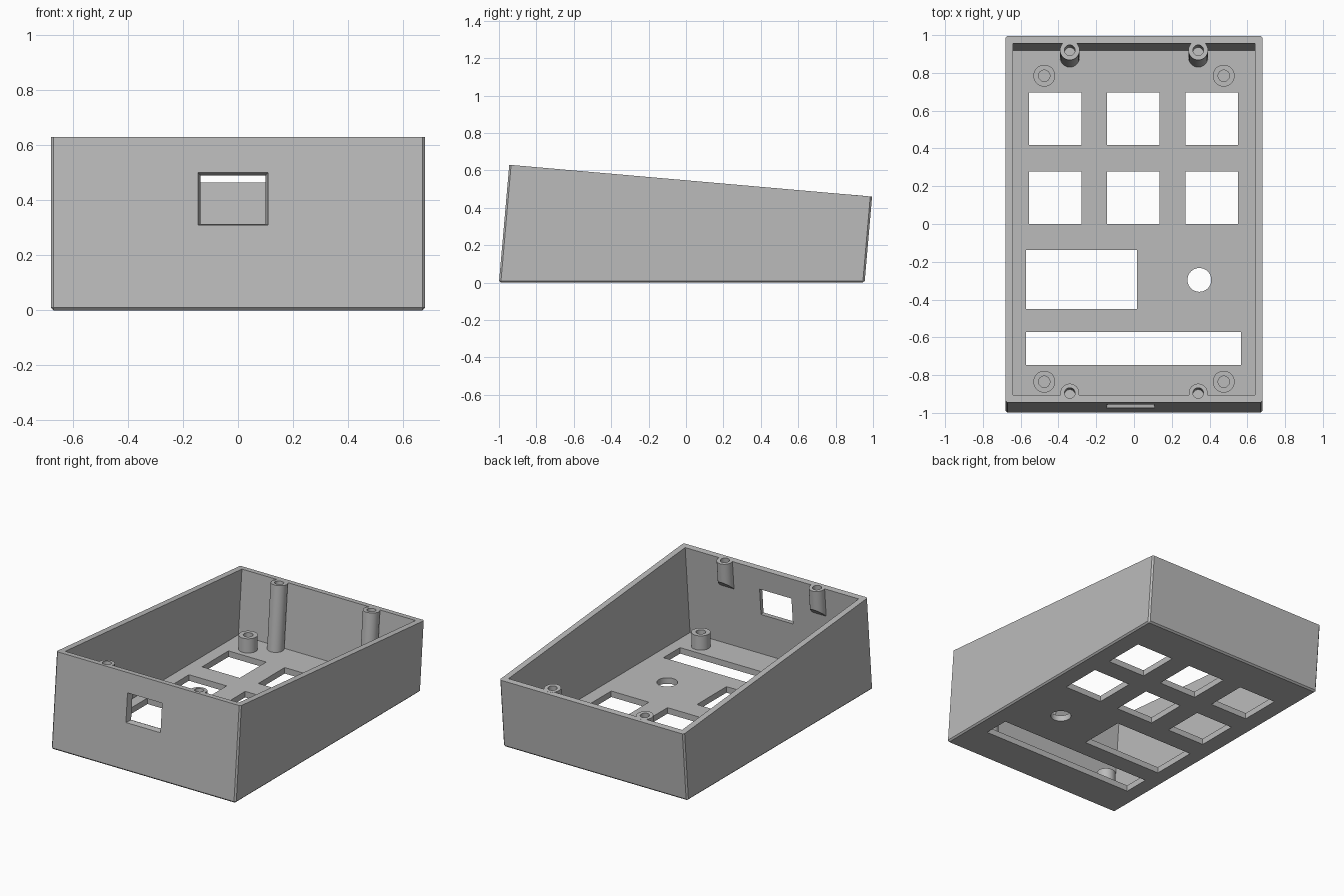
import bpy, bmesh, math
from mathutils import Matrix, Vector

if "Cube" in bpy.data.objects:
    bpy.data.objects.remove(bpy.data.objects["Cube"])

LEAN = math.radians(5)          # walls lean back, rim stays square to them
T = 0.04                        # wall and floor thickness
TILT = Matrix.Rotation(-LEAN, 4, 'X')

grey = bpy.data.materials.new("plain grey")
grey.use_nodes = True
grey.diffuse_color = (0.5, 0.5, 0.5, 1)
grey.node_tree.nodes["Principled BSDF"].inputs["Base Color"].default_value = (0.5, 0.5, 0.5, 1)


def make(name, bm, matrix=Matrix()):
    bmesh.ops.transform(bm, matrix=matrix, verts=bm.verts)
    bmesh.ops.recalc_face_normals(bm, faces=bm.faces)
    mesh = bpy.data.meshes.new(name)
    bm.to_mesh(mesh)
    bm.free()
    mesh.materials.append(grey)
    ob = bpy.data.objects.new(name, mesh)
    bpy.context.collection.objects.link(ob)
    return ob


def prism(half_width, profile):
    """Side profile (y, z) extruded across x."""
    bm = bmesh.new()
    face = bm.faces.new([bm.verts.new((-half_width, y, z)) for y, z in profile])
    new = bmesh.ops.extrude_face_region(bm, geom=[face])["geom"]
    bmesh.ops.translate(bm, vec=(2 * half_width, 0, 0),
                        verts=[v for v in new if isinstance(v, bmesh.types.BMVert)])
    return bm


def box(x0, x1, y0, y1, z0, z1):
    bm = bmesh.new()
    bmesh.ops.create_cube(bm, size=1)
    bmesh.ops.scale(bm, vec=(x1 - x0, y1 - y0, z1 - z0), verts=bm.verts)
    bmesh.ops.translate(bm, vec=((x0 + x1) / 2, (y0 + y1) / 2, (z0 + z1) / 2), verts=bm.verts)
    return bm


def rod(radius, top, bottom):
    bm = bmesh.new()
    bmesh.ops.create_cone(bm, cap_ends=True, segments=40, radius1=radius,
                          radius2=radius, depth=top - bottom)
    bmesh.ops.translate(bm, vec=(0, 0, (top + bottom) / 2), verts=bm.verts)
    return bm


def trim(bm, point, normal):
    geom = bm.verts[:] + bm.edges[:] + bm.faces[:]
    bmesh.ops.bisect_plane(bm, geom=geom, plane_co=point, plane_no=Vector(normal), clear_outer=True)
    bmesh.ops.holes_fill(bm, edges=[e for e in bm.edges if e.is_boundary])


def cut(ob, cutters):
    """Subtract each cutter, then bake the result."""
    for c in cutters:
        mod = ob.modifiers.new("cut", 'BOOLEAN')
        mod.operation, mod.solver, mod.object = 'DIFFERENCE', 'EXACT', c
    graph = bpy.context.evaluated_depsgraph_get()
    baked = bpy.data.meshes.new_from_object(ob.evaluated_get(graph))
    ob.modifiers.clear()
    ob.data = baked


# Outer shell with small chamfers on the upright and bottom edges
bm = prism(0.68, [(-1, 0), (0.955, 0), (0.995, 0.46), (-0.945, 0.63)])
bm.edges.ensure_lookup_table()
edges = [e for e in bm.edges if min(v.co.z for v in e.verts) < 0.01]
bmesh.ops.bevel(bm, geom=edges, offset=0.01, segments=1, affect='EDGES')
case = make("case_shell", bm)
cutters = []


def cutter(bm, matrix=Matrix()):
    ob = make("cutter", bm, matrix)
    ob.hide_render = True
    cutters.append(ob)
    return ob


# Hollow interior, open at the top
slope = math.tan(LEAN)
front, back = -1 + T, 0.955 - T
cutter(prism(0.68 - T, [(front + T * slope, T), (back + T * slope, T),
                        (back + 0.9 * slope, 0.9), (front + 0.9 * slope, 0.9)]))

# Six key openings, display opening, long slot and round knob hole
for x in (-0.418, -0.003, 0.412):
    for y in (0.14, 0.556):
        cutter(box(x - 0.139, x + 0.139, y - 0.139, y + 0.139, -0.1, 0.2))
cutter(box(-0.571, 0.016, -0.45, -0.138, -0.1, 0.2))
cutter(box(-0.571, 0.566, -0.746, -0.571, -0.1, 0.2))
cutter(rod(0.063, 0.2, -0.1), Matrix.Translation((0.346, -0.296, 0)))

# Tapered window through the front wall
bm = box(-0.1325, 0.1325, -0.02, 0.06, -0.1, 0.1)
for v in bm.verts:
    if v.co.y > 0:
        v.co.x *= 0.85
        v.co.z *= 0.84
cutter(bm, Matrix.Translation((-0.018, -1 + 0.405 * slope, 0.405)) @ TILT)


def rim_frame(x, y):
    """Frame on the sloped rim plane, with z along the leaning walls."""
    return Matrix.Translation((x, y, 0.63 - (y + 0.945) * slope)) @ TILT


posts = []
for side, x in (("right", -0.34), ("left", 0.34)):
    # Tall lid posts standing beside the back wall
    frame = rim_frame(x, 0.92)
    post = make("back_lid_post_" + side, rod(0.052, 0, -0.44), frame)
    hole = cutter(rod(0.028, 0.05, -0.15), frame)
    posts.append((post, hole))

    # Short lid bosses on the front wall, with a slanted underside
    frame = rim_frame(x, -0.895)
    bm = rod(0.05, 0, -0.3)
    trim(bm, (0, 0.05, -0.13), (0, 1, -1))
    trim(bm, (0, -0.04, 0), (0, -1, 0))
    post = make("front_lid_boss_" + side, bm, frame)
    hole = cutter(rod(0.028, 0.05, -0.11), frame)
    posts.append((post, hole))

    # Round standoffs on the floor
    for end, y in (("back", 0.785), ("front", -0.835)):
        frame = Matrix.Translation((math.copysign(0.475, x), y, 0))
        post = make(end + "_standoff_" + side, rod(0.058, 0.135, 0.03), frame)
        hole = make("cutter", rod(0.03, 0.2, T), frame)
        posts.append((post, hole))

cut(case, cutters)
for post, hole in posts:
    cut(post, [hole])
for ob in set(cutters) | {hole for _, hole in posts}:
    bpy.data.objects.remove(ob)

# Smooth round walls, keep edges crisp
bpy.ops.object.select_all(action='DESELECT')
for ob in [case] + [p for p, _ in posts]:
    ob.select_set(True)
bpy.context.view_layer.objects.active = case
bpy.ops.object.shade_smooth_by_angle(angle=math.radians(30))
